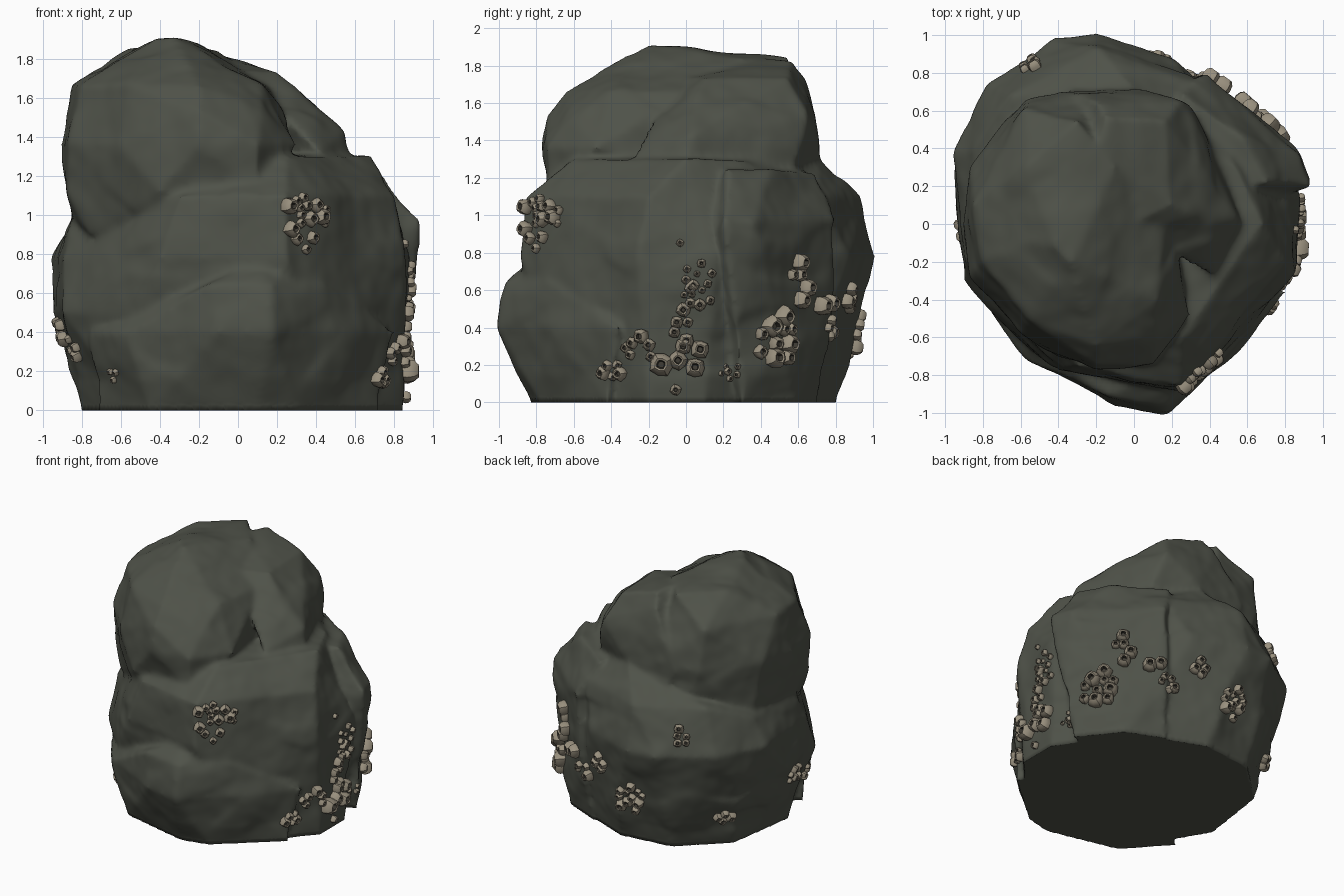
import bpy, bmesh, math, random
from mathutils import Vector, noise
from mathutils.bvhtree import BVHTree

random.seed(11)
if "Cube" in bpy.data.objects:
    bpy.data.objects.remove(bpy.data.objects["Cube"])


def material(name, rgb):
    m = bpy.data.materials.new(name)
    m.use_nodes = True
    m.diffuse_color = (*rgb, 1)
    m.node_tree.nodes["Principled BSDF"].inputs["Base Color"].default_value = (*rgb, 1)
    return m


stone = material("dark_stone", (0.078, 0.084, 0.066))
shell = material("pale_shell", (0.32, 0.28, 0.21))
hollow = material("shell_hollow", (0.05, 0.045, 0.035))


def add_object(name, bm, *mats):
    mesh = bpy.data.meshes.new(name)
    bm.to_mesh(mesh)
    bm.free()
    for m in mats:
        mesh.materials.append(m)
    obj = bpy.data.objects.new(name, mesh)
    bpy.context.collection.objects.link(obj)
    return obj


def boulder(bm, layers):
    """Convex block spanning outlines at several heights."""
    verts = [bm.verts.new((x, y, z)) for z, ring in layers for x, y in ring]
    out = bmesh.ops.convex_hull(bm, input=verts)
    spare = {v for v in out["geom_interior"] if isinstance(v, bmesh.types.BMVert)}
    bmesh.ops.delete(bm, geom=list(spare), context="VERTS")


rock_bm = bmesh.new()

# Main lower block
boulder(rock_bm, [
    (0, [(-.8, -.1), (-.72, .45), (-.4, .75), (0, .8), (.5, .6), (.84, .1), (.84, -.2), (.5, -.6), (-.5, -.6)]),
    (.5, [(-.94, .1), (-.83, .55), (-.5, .85), (-.1, .95), (.87, -.15), (.6, -.56), (.15, -.82), (-.55, -.66), (-.9, -.3)]),
    (.78, [(-.96, .39), (-.77, .75), (-.43, .98), (-.2, 1), (.2, .87), (.87, .15), (.85, -.25), (.25, -.9), (-.4, -.78), (-.9, -.2)]),
    (.98, [(-.84, -.1), (-.85, .38)]),
    (1.1, [(.25, -.87), (-.3, -.76), (.81, -.2), (-.2, .93), (.35, .72), (-.65, .68)]),
    (1.3, [(.68, 0), (.55, .3), (.25, -.62), (0, .72)])])

# Bulging foot at the front
boulder(rock_bm, [
    (0, [(-.72, -.4), (-.45, -.7), (.1, -.83), (.3, -.78), (.72, -.42), (0, 0)]),
    (.4, [(-.76, -.45), (-.57, -.73), (-.1, -.96), (.17, -1), (.5, -.73), (.8, -.36)]),
    (.64, [(-.15, -.91), (.17, -.97), (.45, -.73)]),
    (.76, [(.1, -.82), (.3, -.77)])])

# Ridge at the rear of the +x side
boulder(rock_bm, [
    (0, [(.8, .3), (.58, .58), (.3, .7), (0, 0)]),
    (.35, [(.86, .27), (.72, .5), (.35, .78)]),
    (.97, [(.94, .2), (.88, .37), (.62, .59), (.38, .79)]),
    (1.24, [(.7, .22), (.58, .45), (.25, .7), (0, 0)])])

# Large upper boulder
boulder(rock_bm, [
    (.9, [(-.82, -.05), (-.8, .35), (-.76, -.35), (-.3, -.65)]),
    (1.12, [(-.87, -.25), (-.88, .1), (-.5, .65), (.1, .6), (-.4, -.7), (.1, -.74)]),
    (1.36, [(-.9, 0), (-.87, .3), (-.57, .67), (-.25, .72), (-.87, -.28), (-.6, -.57), (-.2, -.77), (.1, -.74), (.3, -.48)]),
    (1.53, [(-.2, -.75), (.12, -.6)]),
    (1.66, [(-.84, .1), (-.81, -.2), (-.58, .6), (-.2, -.64), (-.55, -.5), (.12, -.4), (.16, 0)]),
    (1.84, [(-.57, .3), (-.55, -.1), (-.3, -.32), (-.3, .54), (-.1, .3)]),
    (1.905, [(-.42, -.12), (-.33, -.2)])])

# Sloping slab behind it
boulder(rock_bm, [
    (1, [(.4, .5), (-.2, .7), (.5, 0)]),
    (1.32, [(.57, 0), (.47, .3), (.32, .6), (0, .72), (-.4, .71), (.42, -.28)]),
    (1.43, [(.55, .03), (.45, .28)]),
    (1.54, [(.41, 0), (.38, .25), (.25, .65), (-.1, .69)]),
    (1.74, [(.2, .1), (.17, .55), (-.2, .65), (0, 0)]),
    (1.84, [(-.2, .35), (-.15, .57)])])

# Fuse the blocks into one weathered rock
rock = add_object("rock", rock_bm, stone)
fuse = rock.modifiers.new("fuse", "REMESH")
fuse.mode = "VOXEL"
fuse.voxel_size = 0.02
soften = rock.modifiers.new("soften", "SMOOTH")
soften.iterations = 5
graph = bpy.context.evaluated_depsgraph_get()
worn = bpy.data.meshes.new_from_object(rock.evaluated_get(graph))
rock.modifiers.clear()
rock.data = worn
worn.name = "rock"

# Shallow dents and chipped steps
shifts = []
for v in worn.vertices:
    p = v.co
    warped = p + noise.noise_vector(p * 2) * .15
    step = noise.noise(warped * Vector((1, 1, 1.6)) * 2.6)
    dent = .014 * noise.noise(p * 3) + .008 * math.tanh(5 * step) + .004 * noise.noise(p * 11)
    shifts.append(v.normal * dent * min(1, max(0, p.z) / .15))
for v, shift in zip(worn.vertices, shifts):
    v.co += shift
    if v.co.z < .02:
        v.co.z = 0
worn.update()
for poly in worn.polygons:
    poly.use_smooth = True

tree = BVHTree.FromPolygons([v.co for v in worn.vertices], [p.vertices for p in worn.polygons])


def barnacle(bm, spot, normal, r):
    """Little barrel-shaped cone with a sunken mouth."""
    side = normal.orthogonal().normalized()
    other = normal.cross(side)
    n = 8
    turn = random.random()
    rings = []
    for width, height in [(.95, -.3), (1.1, .4), (.95, 1), (.6, 1.35), (.42, 1.25), (.3, .7)]:
        ring = []
        for i in range(n):
            a = math.tau * (i + turn) / n
            w = r * width * (1.06 if i % 2 else .94)
            ring.append(bm.verts.new(spot + (side * math.cos(a) + other * math.sin(a)) * w + normal * height * r))
        rings.append(ring)
    for k, (low, high) in enumerate(zip(rings, rings[1:])):
        for i in range(n):
            j = (i + 1) % n
            f = bm.faces.new((low[i], low[j], high[j], high[i]))
            f.material_index = int(k == 4)
    bm.faces.new(rings[-1]).material_index = 1


def colony(name, clusters):
    """Each cluster: azimuth in degrees, height, spread, count, size."""
    bm = bmesh.new()
    for azimuth, z, spread, count, size in clusters:
        placed = []
        a = math.radians(azimuth)
        out = Vector((math.cos(a), math.sin(a), 0))
        across = Vector((-out.y, out.x, 0))
        for attempt in range(count * 15):
            if len(placed) == count:
                break
            reach = spread * math.sqrt(random.random())
            turn = random.uniform(0, math.tau)
            start = out * 2 + across * reach * math.cos(turn)
            start.z = max(.05, z + reach * math.sin(turn))
            spot, normal = tree.ray_cast(start, -out)[:2]
            r = size * random.uniform(.6, 1.15)
            if spot is None or any((spot - q).length < (r + s) * .8 for q, s in placed):
                continue
            placed.append((spot, r))
            barnacle(bm, spot, (normal + out * .4).normalized(), r)
    obj = add_object(name, bm, shell, hollow)
    bpy.ops.object.select_all(action="DESELECT")
    obj.select_set(True)
    bpy.context.view_layer.objects.active = obj
    bpy.ops.object.shade_smooth_by_angle(angle=math.radians(35))


colony("front_barnacles", [(-67, .96, .14, 14, .036), (-58, .98, .05, 3, .022)])
colony("side_barnacles", [
    (-2, .86, .02, 2, .03), (3, .7, .1, 7, .026), (4, .57, .08, 7, .028), (-1, .5, .02, 1, .052),
    (-2, .38, .07, 4, .038), (-17, .28, .08, 6, .036), (-9, .19, .03, 1, .062), (1, .23, .08, 6, .052),
    (-4, .08, .02, 1, .036), (-28, .17, .06, 5, .034), (16, .16, .06, 6, .02)])
colony("rear_side_barnacles", [
    (34, .34, .14, 16, .056), (44, .7, .06, 5, .045), (46, .59, .05, 3, .066), (60, .53, .05, 4, .045),
    (66, .4, .07, 5, .034)])
colony("back_barnacles", [
    (82, .56, .06, 5, .038), (100, .37, .11, 11, .036), (123, .92, .06, 6, .034), (142, .25, .06, 6, .037)])
colony("far_side_barnacles", [(182, .4, .07, 6, .034), (197, .33, .05, 4, .032), (222, .18, .03, 3, .025)])
